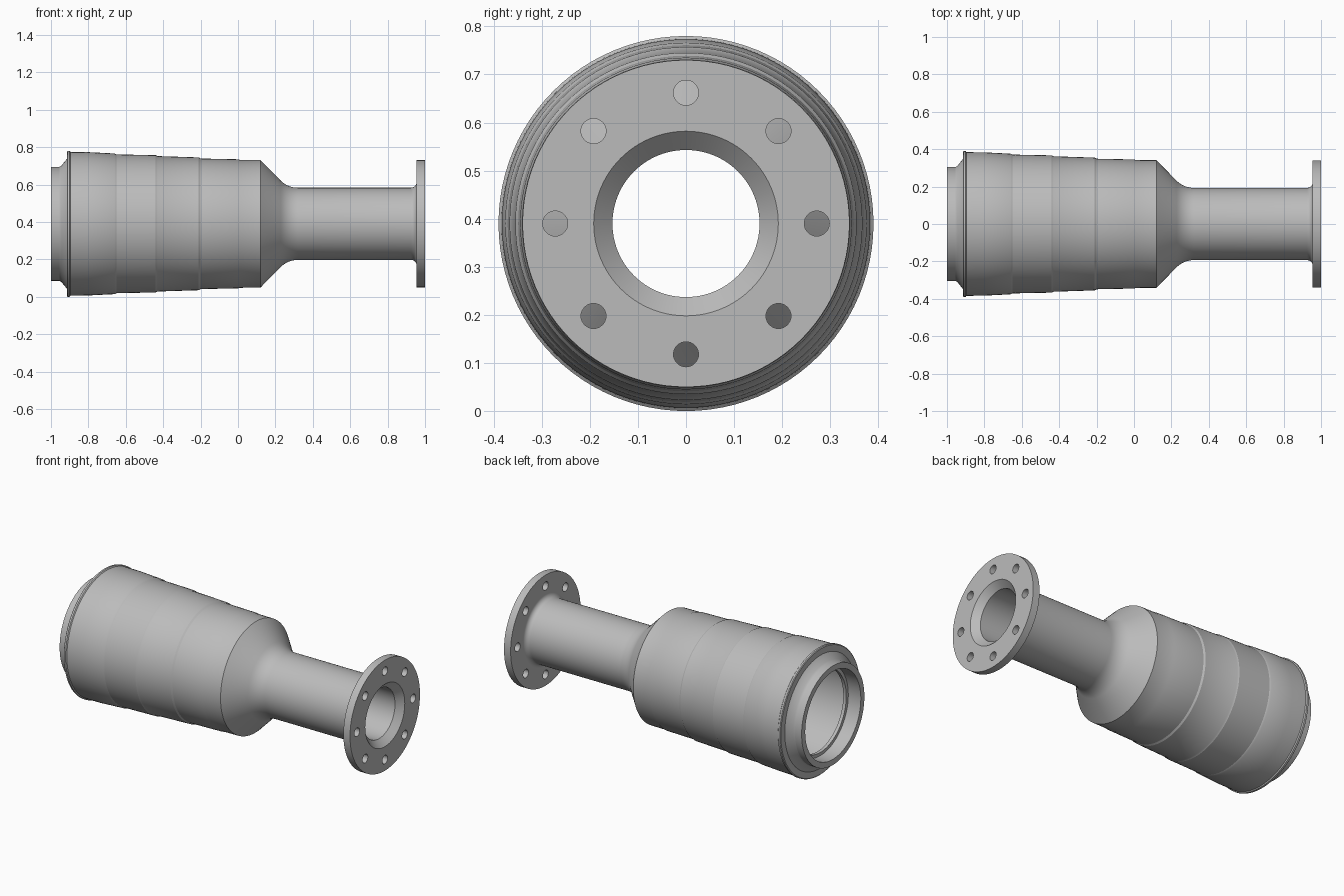
import bpy, bmesh
from math import pi, sin, cos, radians
from mathutils import Matrix, Vector

cube = bpy.data.objects.get("Cube")
if cube:
    bpy.data.objects.remove(cube)

AXIS_Z = 0.39   # height of the centre line
SIDES = 96

steel = bpy.data.materials.new("grey_steel")
steel.use_nodes = True
steel.diffuse_color = (0.5, 0.5, 0.5, 1)
steel.node_tree.nodes["Principled BSDF"].inputs["Base Color"].default_value = (0.5, 0.5, 0.5, 1)


def finish(name, bm):
    bmesh.ops.recalc_face_normals(bm, faces=bm.faces)
    mesh = bpy.data.meshes.new(name)
    bm.to_mesh(mesh)
    bm.free()
    mesh.materials.append(steel)
    obj = bpy.data.objects.new(name, mesh)
    bpy.context.collection.objects.link(obj)
    return obj


def lathe(name, profile):
    """Revolve a closed (x, radius) section about the centre line."""
    bm = bmesh.new()
    rings = []
    for i in range(SIDES):
        a = 2 * pi * i / SIDES
        rings.append([bm.verts.new((x, r * cos(a), AXIS_Z + r * sin(a))) for x, r in profile])
    n = len(profile)
    for i in range(SIDES):
        p, q = rings[i], rings[(i + 1) % SIDES]
        for j in range(n):
            k = (j + 1) % n
            bm.faces.new((p[j], p[k], q[k], q[j]))
    return finish(name, bm)


def smooth(obj):
    bpy.ops.object.select_all(action='DESELECT')
    obj.select_set(True)
    bpy.context.view_layer.objects.active = obj
    bpy.ops.object.shade_smooth_by_angle(angle=radians(25))


def arc(cx, cr, radius, start, end, steps=8):
    """Fillet points in the (x, radius) plane, angles in degrees."""
    angles = [radians(start + (end - start) * i / steps) for i in range(steps + 1)]
    return [(cx + radius * cos(a), cr + radius * sin(a)) for a in angles]


# Body: stepped, slightly tapering shell with a hollow chamber
body_shell = lathe("body_shell", [
    (-0.895, 0.384), (-0.80, 0.383), (-0.66, 0.376), (-0.65, 0.371),
    (-0.44, 0.367), (-0.43, 0.362), (-0.21, 0.355), (-0.20, 0.349),
    (0.0, 0.345), (0.01, 0.342), (0.12, 0.341),
    (0.12, 0.30), (-0.20, 0.31), (-0.65, 0.33), (-0.895, 0.34)])

# Raised rim at the wide end
end_rim = lathe("end_rim", [
    (-0.915, 0.385), (-0.911, 0.39), (-0.90, 0.39), (-0.895, 0.384),
    (-0.895, 0.25), (-0.915, 0.25)])

# Short open collar with a flared root
inlet_collar = lathe("inlet_collar", [
    (-1.0, 0.305), (-0.955, 0.305), (-0.945, 0.31), (-0.915, 0.347),
    (-0.915, 0.27), (-1.0, 0.27)])

# Cone, filleted neck and straight outlet pipe
neck_fillet = arc(0.32, 0.323, 0.13, 225, 270)
root_fillet = arc(0.925, 0.223, 0.03, 270, 360)
outlet_pipe = lathe("outlet_pipe", [(0.12, 0.341)] + neck_fillet + root_fillet
                    + [(0.955, 0.153), (0.30, 0.153), (0.12, 0.30)])

# Flange with countersunk bore and eight bolt holes
outlet_flange = lathe("outlet_flange", [
    (0.955, 0.153), (0.955, 0.34), (1.0, 0.34), (1.0, 0.192), (0.961, 0.153)])

bm = bmesh.new()
for i in range(8):
    a = i * pi / 4
    place = Matrix.Translation(Vector((0.98, 0.272 * cos(a), AXIS_Z + 0.272 * sin(a))))
    bmesh.ops.create_cone(bm, cap_ends=True, segments=32, radius1=0.026, radius2=0.026,
                          depth=0.1, matrix=place @ Matrix.Rotation(pi / 2, 4, 'Y'))
cutter = finish("bolt_hole_cutter", bm)
cutter.hide_render = True

cut = outlet_flange.modifiers.new("bolt_holes", 'BOOLEAN')
cut.operation = 'DIFFERENCE'
cut.solver = 'EXACT'
cut.object = cutter
bpy.context.view_layer.objects.active = outlet_flange
bpy.ops.object.modifier_apply(modifier=cut.name)
bpy.data.objects.remove(cutter)

for part in (body_shell, end_rim, inlet_collar, outlet_pipe, outlet_flange):
    smooth(part)
